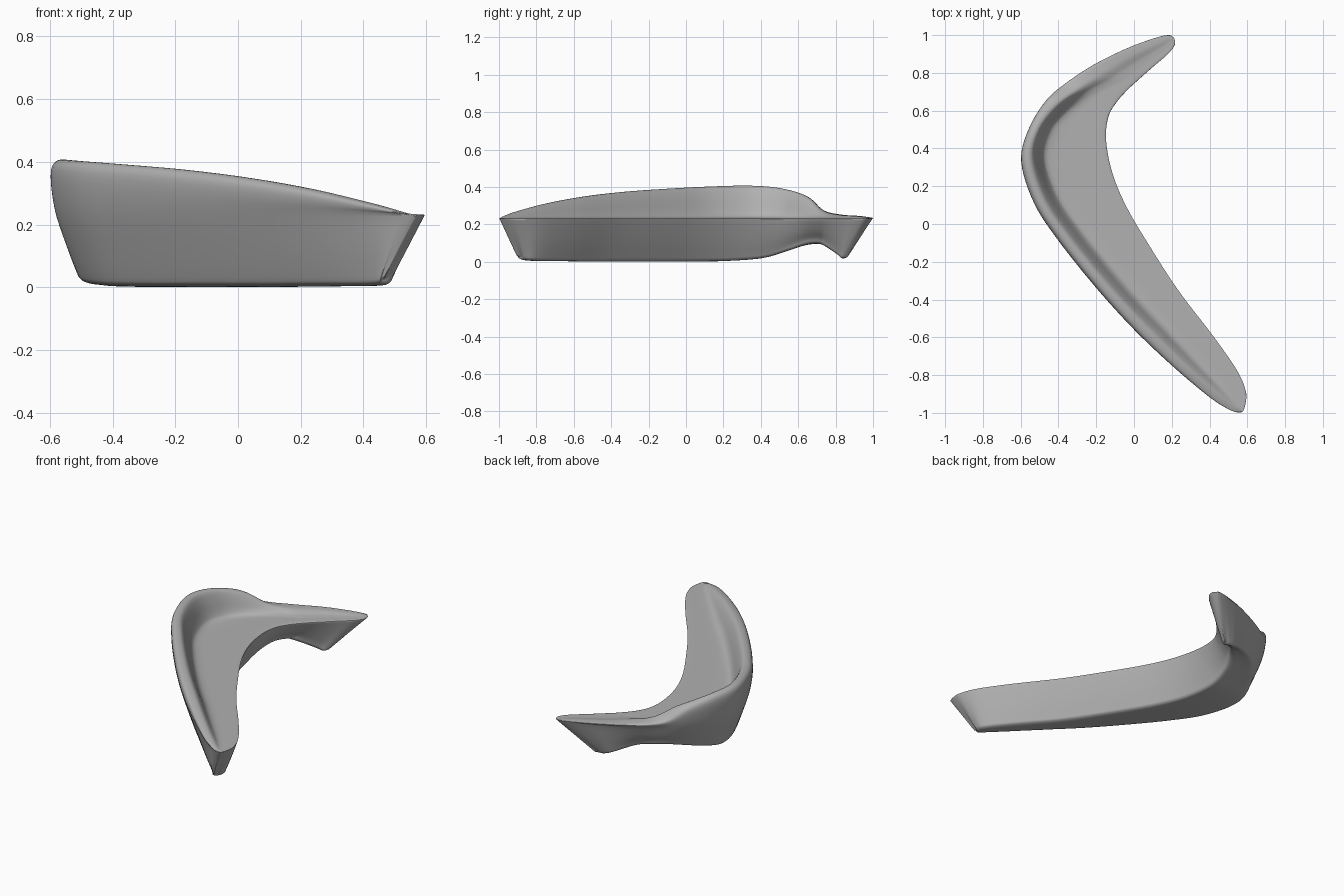
import bpy, bmesh
from mathutils import Vector

if "Cube" in bpy.data.objects:
    bpy.data.objects.remove(bpy.data.objects["Cube"])

SEAT = 0.232
# stations along the plan: outer x,y | inner x,y | back height | underside z | underside shift x,y
STATIONS = [
    (.568, -.998, .578, -.992, .226, .034, -.105, .090),
    (.542, -.997, .592, -.950, .232, .026, -.105, .085),
    (.490, -.976, .592, -.885, .246, .014, -.075, .055),
    (.390, -.910, .545, -.775, .272, .006, -.025, .020),
    (.200, -.750, .420, -.595, .315, .004, 0, 0),
    (.000, -.560, .240, -.360, .350, .002, 0, 0),
    (-.20, -.340, .090, -.130, .375, .002, 0, 0),
    (-.40, -.090, -.04, .090, .392, .002, 0, 0),
    (-.53, .110, -.115, .270, .402, .005, 0, 0),
    (-.598, .330, -.148, .440, .407, .020, 0, 0),
    (-.560, .500, -.138, .560, .393, .058, 0, 0),
    (-.470, .650, -.100, .635, .350, .090, 0, 0),
    (-.370, .740, -.040, .705, .275, .096, -.01, -.01),
    (-.220, .840, .030, .770, .252, .080, -.05, -.05),
    (-.050, .925, .110, .840, .246, .035, -.08, -.06),
    (.080, .975, .180, .900, .240, .020, -.14, -.10),
    (.165, .999, .218, .950, .235, .020, -.18, -.13),
    (.200, .998, .214, .983, .230, .024, -.18, -.13),
]


def spline(pts, steps, closed=False):
    """Catmull-Rom through tuples of any length."""
    n, out = len(pts), []
    get = (lambda i: pts[i % n]) if closed else (lambda i: pts[max(0, min(n - 1, i))])
    for i in range(n if closed else n - 1):
        quad = [get(i + j) for j in (-1, 0, 1, 2)]
        for s in range(steps):
            t = s / steps
            out.append(tuple(.5 * (2 * b + (c - a) * t + (2 * a - 5 * b + 4 * c - d) * t * t
                                   + (3 * b - a - 3 * c + d) * t ** 3)
                             for a, b, c, d in zip(*quad)))
    if not closed:
        out.append(pts[-1])
    return out


def section(st):
    """Cross-section: sloped outer wall, back crest, cove, flat seat, sloped inner wall."""
    ox, oy, ix, iy, h, base, sx, sy = st
    outer, inner = Vector((ox, oy)), Vector((ix, iy))
    w = (inner - outer).length
    d = (inner - outer) / w
    k = min(1, w / .3)
    # the cove widens as the back fades out on the short arm
    c = k * (1 + .5 * max(0, min(1, (oy - .5) / .3)))
    r = h - SEAT
    cove_end, seat_end = .15 * c, w - .025 * k
    prof = [
        (w / 2, base), (.125 * k, base), (.098 * k, base + .008), (.085 * k, base + .03),
        (.055 * k, base + .5 * (SEAT - base)), (.02 * k, SEAT - .006),
        (.004 * k, SEAT + r * .45), (.002 * k, SEAT + r * .8),
        (.015 * k, SEAT + r * .96), (.04 * k, h), (.065 * c, SEAT + r * .92),
        (.09 * c, SEAT + r * .6), (.115 * c, SEAT + r * .2), (cove_end, SEAT + r * .02),
        ((cove_end + seat_end) / 2, SEAT), (seat_end, SEAT), (w - .004 * k, SEAT - .002),
        (w - .003 * k, SEAT - .012), (w - .045 * k, base + .5 * (SEAT - base)),
        (w - .085 * k, base + .03), (w - .098 * k, base + .008), (w - .125 * k, base),
    ]
    ring = []
    for a, z in spline(prof, 3, True):
        f = max(0, min(1, (SEAT - z) / (SEAT - base)))
        p = outer + d * a + Vector((sx, sy)) * f
        ring.append((p.x, p.y, max(0, z)))
    return ring


# one-piece curved sofa, lofted through the sections
bm = bmesh.new()
rings = [[bm.verts.new(p) for p in section(s)] for s in spline(STATIONS, 6)]
for a, b in zip(rings, rings[1:]):
    for j in range(len(a)):
        m = (j + 1) % len(a)
        bm.faces.new((a[j], a[m], b[m], b[j]))
bm.faces.new(rings[0])
bm.faces.new(rings[-1])
bmesh.ops.recalc_face_normals(bm, faces=bm.faces)
mesh = bpy.data.meshes.new("curved_sofa_body")
bm.to_mesh(mesh)
bm.free()
sofa = bpy.data.objects.new("curved_sofa_body", mesh)
bpy.context.collection.objects.link(sofa)

# darker grey upholstery
fabric = bpy.data.materials.new("grey_fabric")
fabric.diffuse_color = (.44, .44, .44, 1)
fabric.use_nodes = True
fabric.node_tree.nodes["Principled BSDF"].inputs["Base Color"].default_value = fabric.diffuse_color
mesh.materials.append(fabric)

bpy.context.view_layer.objects.active = sofa
sofa.select_set(True)
bpy.ops.object.shade_smooth_by_angle(angle=1.2)
